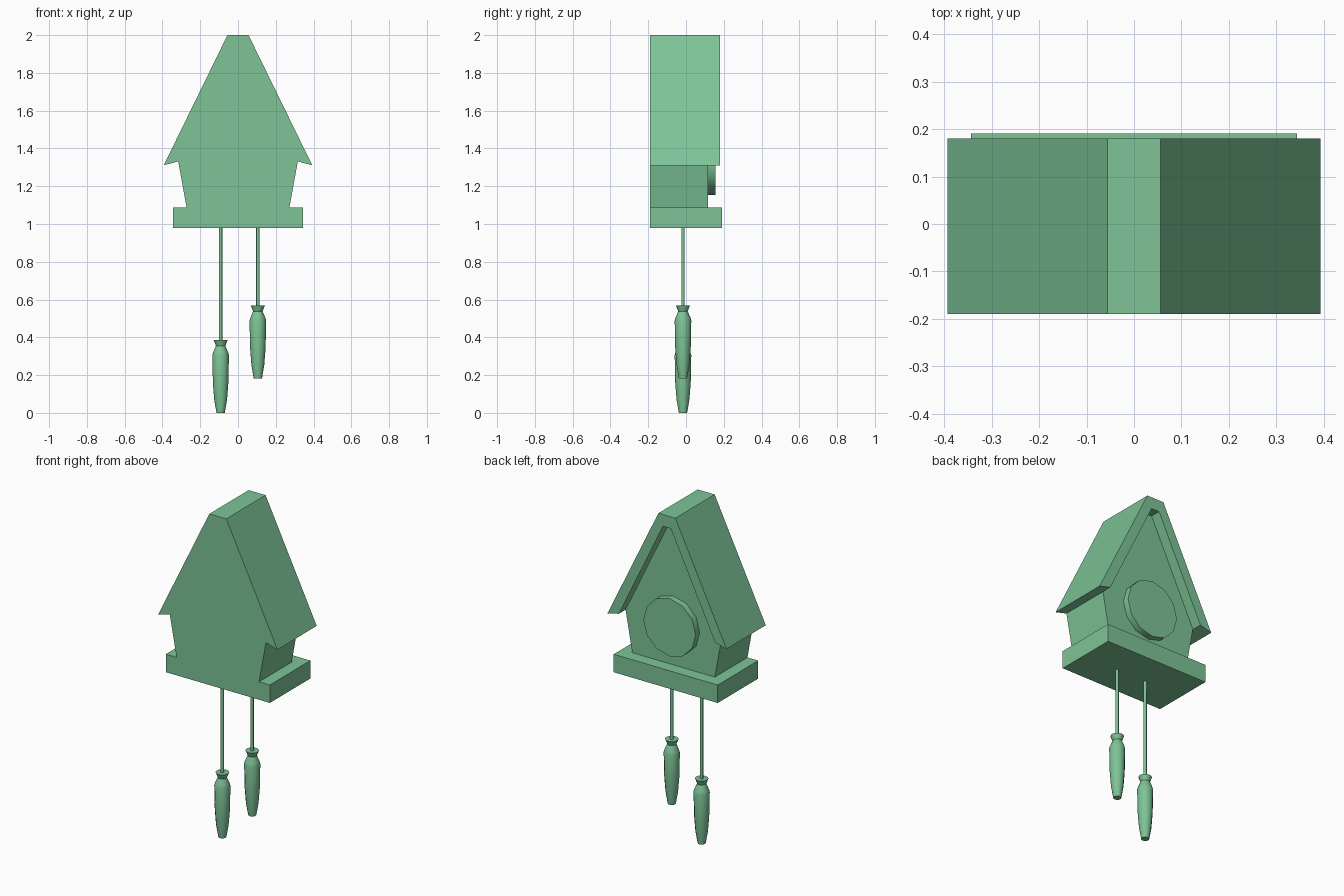
import bpy, bmesh
from math import cos, sin, tau

if "Cube" in bpy.data.objects:
    bpy.data.objects.remove(bpy.data.objects["Cube"])

# One green paint for every part
green = bpy.data.materials.new("green_paint")
green.diffuse_color = (0.205, 0.55, 0.305, 1)
green.use_nodes = True
green.node_tree.nodes["Principled BSDF"].inputs["Base Color"].default_value = green.diffuse_color


def make_object(name, bm):
    bmesh.ops.recalc_face_normals(bm, faces=bm.faces)
    mesh = bpy.data.meshes.new(name)
    bm.to_mesh(mesh)
    bm.free()
    mesh.materials.append(green)
    obj = bpy.data.objects.new(name, mesh)
    bpy.context.collection.objects.link(obj)
    return obj


def extrude_profile(name, half, y0, y1, inner=None):
    """Mirror a half outline (x, z) across x = 0 and extrude it along y."""
    points = half + [(-x, z) for x, z in reversed(half)]
    if inner:
        points += inner + [(-x, z) for x, z in reversed(inner)]
    bm = bmesh.new()
    face = bm.faces.new([bm.verts.new((x, y0, z)) for x, z in points])
    ext = bmesh.ops.extrude_face_region(bm, geom=[face], use_keep_orig=True)
    verts = [v for v in ext["geom"] if isinstance(v, bmesh.types.BMVert)]
    bmesh.ops.translate(bm, verts=verts, vec=(0, y1 - y0, 0))
    return make_object(name, bm)


def lathe(name, profile, x, y, z, sides, angle):
    """Closed turned shape from (radius, height) pairs."""
    bm = bmesh.new()
    rings = [[bm.verts.new((x + r * cos(tau * i / sides), y + r * sin(tau * i / sides), z + h))
              for i in range(sides)] for r, h in profile]
    for a, b in zip(rings, rings[1:]):
        for i in range(sides):
            j = (i + 1) % sides
            bm.faces.new((a[i], a[j], b[j], b[i]))
    bm.faces.new(rings[0])
    bm.faces.new(rings[-1])
    obj = make_object(name, bm)
    smooth(obj, angle)
    return obj


def smooth(obj, angle):
    bpy.ops.object.select_all(action='DESELECT')
    obj.select_set(True)
    bpy.context.view_layer.objects.active = obj
    bpy.ops.object.shade_smooth_by_angle(angle=angle)


# House: base slab, tapered body and overhanging roof
extrude_profile("base", [(0.343, 0.98), (0.343, 1.087)], -0.19, 0.191)
extrude_profile("house_body", [(0.272, 1.087), (0.317, 1.333), (0.026, 1.93)], -0.19, 0.117)
# The roof outline is an arch: outer slopes, then the inner slopes back
extrude_profile("roof", [(0.393, 1.311), (0.056, 2.0)], -0.19, 0.18,
                inner=[(-0.317, 1.331), (-0.026, 1.93)])

# Round clock face on the gable
bpy.ops.mesh.primitive_cylinder_add(vertices=12, radius=0.172, depth=0.05,
                                    location=(0, 0.13, 1.325), rotation=(tau / 4, 0, 0))
dial = bpy.context.object
dial.name = "clock_face"
dial.data.materials.append(green)
smooth(dial, 0.6)

# Hanging weights on cords
weight = [(0.022, 0), (0.034, 0.07), (0.041, 0.16), (0.044, 0.305),
          (0.040, 0.32), (0.025, 0.355), (0.037, 0.385)]
for side, x, z in (("left", -0.092, 0.0), ("right", 0.105, 0.183)):
    lathe(side + "_weight", weight, x, -0.016, z, 12, 0.6)
    lathe(side + "_cord", [(0.009, z + 0.38), (0.009, 0.99)], x, -0.016, 0, 8, 0.9)
